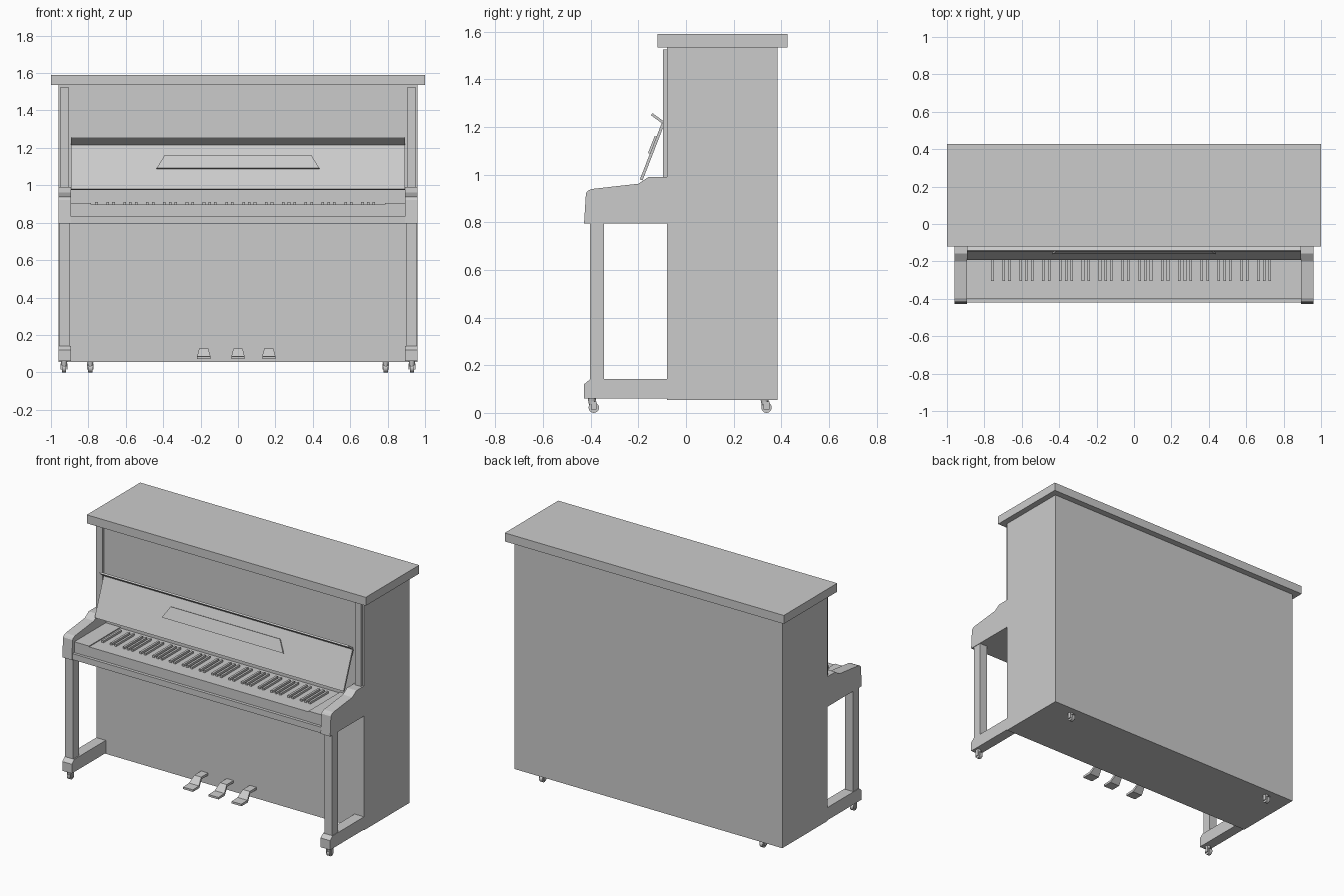
import bpy
import bmesh
import math
from mathutils import Vector

if "Cube" in bpy.data.objects:
    bpy.data.objects.remove(bpy.data.objects["Cube"], do_unlink=True)

grey = bpy.data.materials.new("plain_grey")
grey.use_nodes = True
GREY = (0.6, 0.6, 0.6, 1)
grey.diffuse_color = GREY
grey.node_tree.nodes["Principled BSDF"].inputs["Base Color"].default_value = GREY


def finish(name, bm):
    bmesh.ops.recalc_face_normals(bm, faces=bm.faces)
    mesh = bpy.data.meshes.new(name)
    bm.to_mesh(mesh)
    bm.free()
    mesh.materials.append(grey)
    obj = bpy.data.objects.new(name, mesh)
    bpy.context.collection.objects.link(obj)
    return obj


def add_box(bm, x, y, z):
    verts = bmesh.ops.create_cube(bm, size=1)["verts"]
    for v in verts:
        v.co = Vector([(r[0] + r[1]) / 2 + c * (r[1] - r[0])
                       for r, c in zip((x, y, z), v.co)])


def box(name, x, y, z):
    bm = bmesh.new()
    add_box(bm, x, y, z)
    return finish(name, bm)


def extrude_side(name, profile, x0, x1):
    """Extrude a (y, z) outline from x0 to x1."""
    bm = bmesh.new()
    face = bm.faces.new([bm.verts.new((x0, y, z)) for y, z in profile])
    out = bmesh.ops.extrude_face_region(bm, geom=[face])
    moved = [g for g in out["geom"] if isinstance(g, bmesh.types.BMVert)]
    bmesh.ops.translate(bm, verts=moved, vec=(x1 - x0, 0, 0))
    return finish(name, bm)


def mirrored(obj):
    obj.modifiers.new("mirror", "MIRROR")
    return obj


def strip(start, end, thick):
    """Thin slanted (y, z) outline between two points."""
    a, b = Vector(start), Vector(end)
    n = (b - a).orthogonal().normalized() * thick / 2
    return [a + n, b + n, b - n, a - n]


# Cabinet and lid
box("cabinet", (-0.96, 0.96), (-0.08, 0.385), (0.055, 1.535))
box("lid", (-1, 1), (-0.12, 0.427), (1.535, 1.59))
mirrored(box("front_pilaster", (0.905, 0.95), (-0.097, -0.08), (0.99, 1.525)))

# Arms, legs and feet
arm = [(-0.428, 0.795), (-0.42, 0.922), (-0.413, 0.932), (-0.395, 0.94),
       (-0.2, 0.962), (-0.158, 0.99), (-0.08, 0.99), (-0.08, 0.795)]
mirrored(extrude_side("arm", arm, 0.892, 0.96))
mirrored(box("front_leg", (0.9, 0.957), (-0.402, -0.345), (0.14, 0.795)))
foot = [(-0.428, 0.06), (-0.428, 0.12), (-0.402, 0.142), (-0.08, 0.142), (-0.08, 0.06)]
mirrored(extrude_side("foot", foot, 0.892, 0.96))

# Keyboard
box("key_bed", (-0.892, 0.892), (-0.42, -0.08), (0.795, 0.834))
mirrored(box("key_block", (0.787, 0.892), (-0.402, -0.08), (0.834, 0.904)))
box("white_keys", (-0.787, 0.787), (-0.4, -0.08), (0.834, 0.898))
keys = bmesh.new()
pitch = 1.574 / 52
for i in range(1, 52):
    # Skip the gaps between B-C and E-F, counting up from A
    if i % 7 not in (2, 5):
        x = -0.787 + i * pitch
        add_box(keys, (x - 0.007, x + 0.007), (-0.305, -0.12), (0.89, 0.911))
finish("black_keys", keys)

# Fallboard, folded flap and music rest
low, high = (-0.188, 0.978), (-0.096, 1.215)
extrude_side("fallboard", strip(low, high, 0.012), -0.892, 0.892)
extrude_side("fallboard_flap", strip((-0.096, 1.219), (-0.144, 1.254), 0.011), -0.892, 0.892)
rest = extrude_side("music_rest", strip((-0.154, 1.089), (-0.126, 1.16), 0.012), -0.435, 0.435)
for v in rest.data.vertices:
    if v.co.z > 1.12:
        v.co.x *= 0.9

# Pedals, widening towards the toe
pedal = [(-0.08, 0.112), (-0.08, 0.127), (-0.15, 0.127), (-0.19, 0.088),
         (-0.25, 0.085), (-0.25, 0.072), (-0.185, 0.072), (-0.145, 0.112)]
for side, cx in (("right", -0.183), ("middle", 0), ("left", 0.165)):
    p = extrude_side(side + "_pedal", pedal, -0.035, 0.035)
    for v in p.data.vertices:
        if v.co.y > -0.16:
            v.co.x *= 0.7
    p.location.x = cx


# Casters: a stem, a fork and a wheel
def caster(name, x, y, trail):
    bm = bmesh.new()
    stem = bmesh.ops.create_cone(bm, cap_ends=True, segments=12, radius1=0.012,
                                 radius2=0.018, depth=0.03)["verts"]
    bmesh.ops.translate(bm, verts=stem, vec=(x, y - trail, 0.047))
    wheel = bmesh.ops.create_cone(bm, cap_ends=True, segments=20, radius1=0.022,
                                  radius2=0.022, depth=0.022)["verts"]
    for v in wheel:
        v.co = Vector((x + v.co.z, y + v.co.x, 0.022 + v.co.y))
    for s in (-1, 1):
        cx = x + s * 0.015
        add_box(bm, (cx - 0.003, cx + 0.003), (y - 0.012, y + 0.012), (0.014, 0.048))
    obj = mirrored(finish(name, bm))
    bpy.context.view_layer.objects.active = obj
    obj.select_set(True)
    bpy.ops.object.shade_smooth_by_angle(angle=math.radians(35))
    obj.select_set(False)


caster("front_caster", 0.93, -0.387, 0.008)
caster("back_caster", 0.79, 0.338, 0.008)
